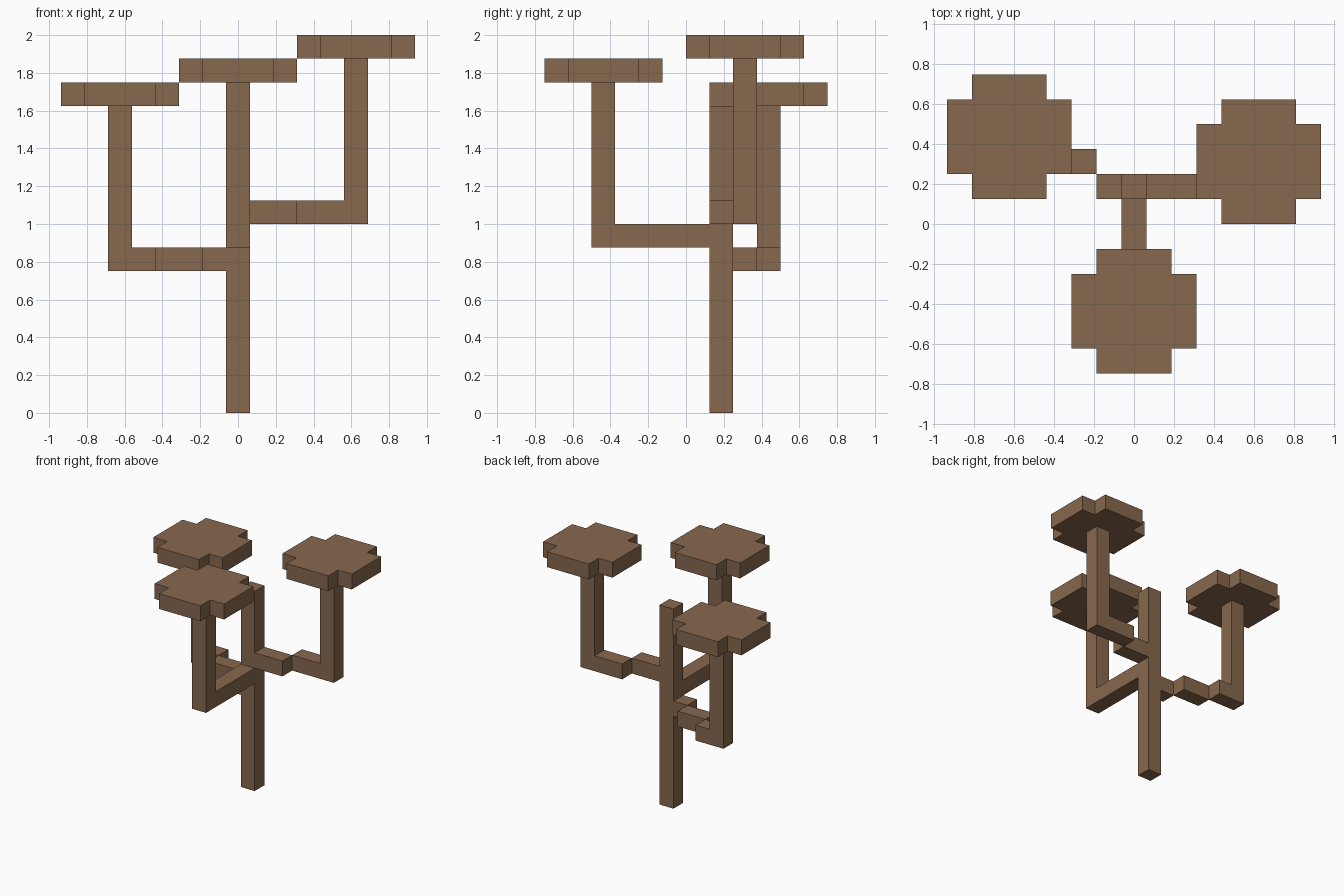
import bpy
import bmesh
from itertools import product
from mathutils import Vector

cube = bpy.data.objects.get("Cube")
if cube:
    bpy.data.objects.remove(cube, do_unlink=True)

CELL = 0.125  # block size

brown = bpy.data.materials.new("bark_brown")
colour = (0.242, 0.138, 0.076, 1.0)
brown.use_nodes = True
brown.diffuse_color = colour
bsdf = next(n for n in brown.node_tree.nodes if n.type == "BSDF_PRINCIPLED")
bsdf.inputs["Base Color"].default_value = colour
bsdf.inputs["Roughness"].default_value = 0.9


def block(a, b):
    """All cells from corner a to corner b, both included."""
    spans = [range(min(p, q), max(p, q) + 1) for p, q in zip(a, b)]
    return set(product(*spans))


def pad(x, y, z):
    """Flat leaf pad: a square with its corners left out."""
    return block((x - 2, y - 1, z), (x + 2, y + 1, z)) | block((x - 1, y - 2, z), (x + 1, y + 2, z))


# Trunk, three stepped branches and their pads, in whole blocks
parts = {
    "trunk": block((0, 1, 0), (0, 1, 12)),
    "front_branch": block((0, 0, 7), (0, -4, 7)) | block((0, -4, 7), (0, -4, 13)),
    "left_branch": block((1, 1, 8), (2, 1, 8)) | block((3, 2, 8), (5, 2, 8))
    | block((5, 2, 8), (5, 2, 14)),
    "right_branch": block((-1, 1, 6), (-1, 1, 6)) | block((-2, 2, 6), (-3, 2, 6))
    | block((-4, 3, 6), (-5, 3, 6)) | block((-5, 3, 6), (-5, 3, 12)),
    "front_pad": pad(0, -4, 14),
    "left_pad": pad(5, 2, 15),
    "right_pad": pad(-5, 3, 13),
}
filled = set().union(*parts.values())


def build(name, cells):
    """Skin the cells with only the faces that are open to the air."""
    bm = bmesh.new()
    corners = {}

    def corner(p):
        key = tuple(round(c) for c in p)
        if key not in corners:
            corners[key] = bm.verts.new(((key[0] - 0.5) * CELL, key[1] * CELL, key[2] * CELL))
        return corners[key]

    for cell in sorted(cells):
        for axis, side in product(range(3), (0, 1)):
            near = list(cell)
            near[axis] += 1 if side else -1
            if tuple(near) in filled:
                continue
            base, u, v = Vector(cell), Vector((0, 0, 0)), Vector((0, 0, 0))
            base[axis] += side
            u[(axis + 1) % 3] = 1
            v[(axis + 2) % 3] = 1
            loop = [base, base + u, base + u + v, base + v]
            bm.faces.new([corner(p) for p in (loop if side else loop[::-1])])

    # Merge coplanar squares into large flat faces
    bmesh.ops.dissolve_limit(bm, angle_limit=0.01, verts=bm.verts[:], edges=bm.edges[:])
    mesh = bpy.data.meshes.new(name)
    bm.to_mesh(mesh)
    bm.free()
    mesh.materials.append(brown)
    bpy.context.collection.objects.link(bpy.data.objects.new(name, mesh))


for part_name, part_cells in parts.items():
    build(part_name, part_cells)
